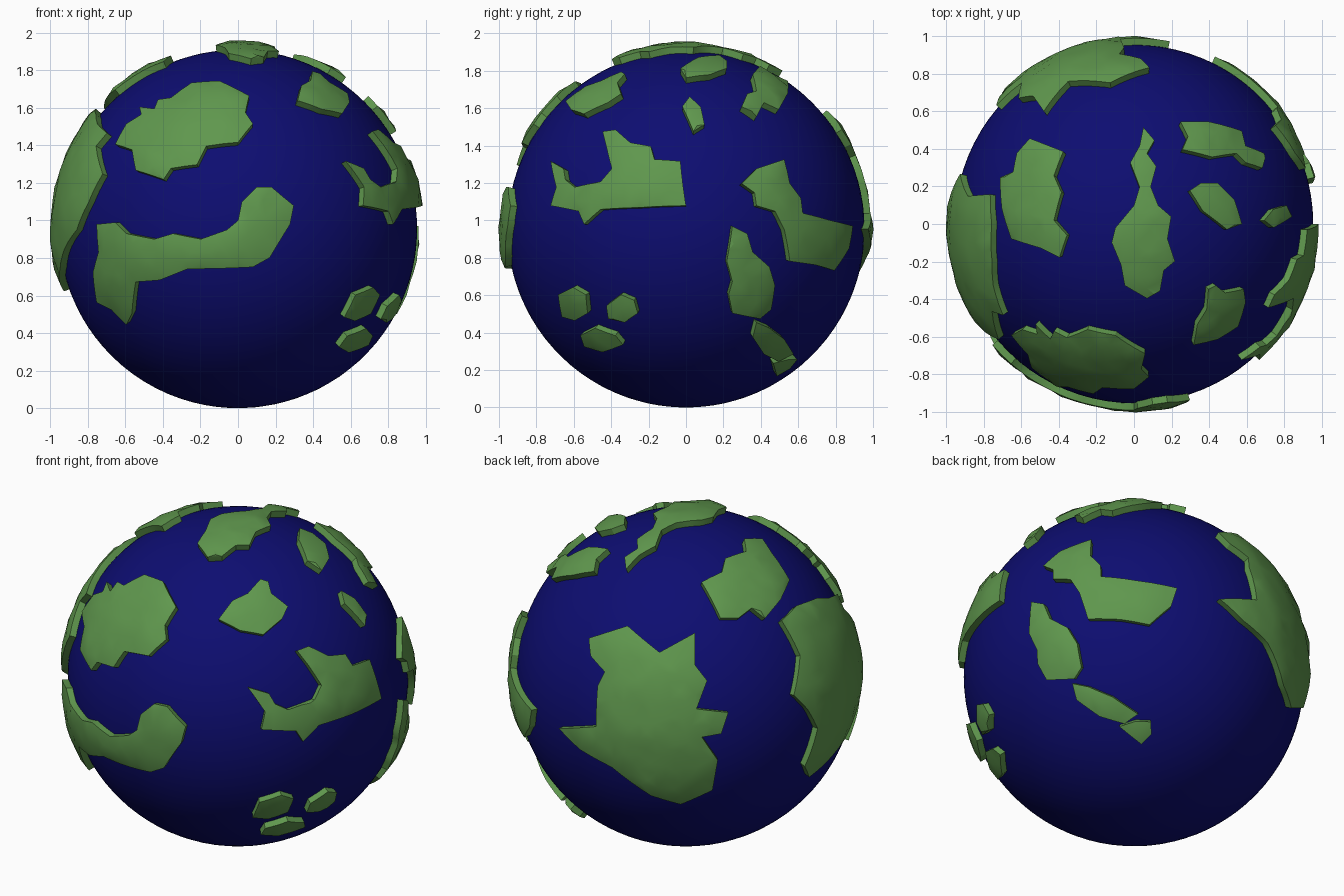
import bpy
import bmesh
import random
from math import sin, cos, radians, floor
from mathutils import Vector, geometry

random.seed(4)
SEA = 0.955                      # ocean radius, also the height of its centre
TOP, RIM, ROOT = 1.0, 0.992, 0.93   # land radii: plateau, cliff edge, cliff foot
CENTRE = Vector((0, 0, SEA))

if "Cube" in bpy.data.objects:
    bpy.data.objects.remove(bpy.data.objects["Cube"])


def make_material(name, colour):
    mat = bpy.data.materials.new(name)
    mat.use_nodes = True
    mat.diffuse_color = colour
    shader = mat.node_tree.nodes["Principled BSDF"]
    shader.inputs["Base Color"].default_value = colour
    shader.inputs["Roughness"].default_value = 0.8
    return mat


water = make_material("deep_blue", (0.004, 0.004, 0.165, 1))
grass = make_material("grass_green", (0.115, 0.31, 0.075, 1))


def add_object(name, bm, mat, angle):
    mesh = bpy.data.meshes.new(name)
    bm.to_mesh(mesh)
    bm.free()
    mesh.materials.append(mat)
    obj = bpy.data.objects.new(name, mesh)
    obj.location = CENTRE
    bpy.context.collection.objects.link(obj)
    bpy.ops.object.select_all(action='DESELECT')
    obj.select_set(True)
    bpy.context.view_layer.objects.active = obj
    bpy.ops.object.shade_smooth_by_angle(angle=radians(angle))
    return obj


def side(azimuth, elevation=0):
    """Return a function that lifts a flat point onto the globe, seen from one side."""
    a, e = radians(azimuth), radians(elevation)
    toward = Vector((sin(a) * cos(e), -cos(a) * cos(e), sin(e)))
    right = Vector((cos(a), sin(a), 0))
    up = toward.cross(right)
    base = 0 if elevation == 90 else SEA

    def lift(point):
        u, v = point[0], point[1] - base
        depth = max(0.0, 1 - u * u - v * v) ** 0.5
        return (right * u + up * v + toward * depth).normalized()
    return lift


def resample(loop, step):
    """Split the long edges of a closed loop."""
    result = []
    for p, q in zip(loop, loop[1:] + loop[:1]):
        count = max(1, round((q - p).length / step))
        result += [p.lerp(q, i / count) for i in range(count)]
    return result


def inside(p, loop):
    hit = False
    for a, b in zip(loop, loop[1:] + loop[:1]):
        if (a.y > p.y) != (b.y > p.y):
            if p.x < a.x + (p.y - a.y) / (b.y - a.y) * (b.x - a.x):
                hit = not hit
    return hit


def land(name, lift, outline, step=0.07):
    """Raise a plateau with steep cliffs over an outline on the globe."""
    dirs = [lift(p) for p in outline]
    mid = sum(dirs, Vector()).normalized()
    east = mid.orthogonal().normalized()
    north = mid.cross(east)

    # unroll the coast around the middle of the land
    def unroll(d):
        flat = Vector((d.dot(east), d.dot(north)))
        return flat.normalized() * mid.angle(d) if flat.length else flat

    def roll(p):
        r = p.length
        if r == 0:
            return mid.copy()
        return mid * cos(r) + (east * p.x + north * p.y) * (sin(r) / r)

    coast = resample([unroll(d) for d in dirs], step)
    if sum(p.cross(q) for p, q in zip(coast, coast[1:] + coast[:1])) < 0:
        coast.reverse()

    # scatter inner points for a gently uneven plateau
    reach = floor(max(p.length for p in coast) / step) + 1
    inner = []
    for i in range(-reach, reach + 1):
        for j in range(-reach, reach + 1):
            p = Vector((i + random.uniform(-.2, .2), j + random.uniform(-.2, .2))) * step
            if inside(p, coast) and min((p - q).length for q in coast) > step * 0.5:
                inner.append(p)
    points, _, faces, *_ = geometry.delaunay_2d_cdt(
        coast + inner, [], [list(range(len(coast)))], 1, 1e-5)

    bm = bmesh.new()
    verts = [bm.verts.new(roll(p)) for p in points]
    for f in faces:
        bm.faces.new([verts[i] for i in f])
    bm.normal_update()
    for face in bm.faces:
        if face.normal.dot(mid) < 0:
            face.normal_flip()
    for v in bm.verts:
        v.co *= RIM if v.is_boundary else TOP + random.uniform(-.004, .005)

    # cliffs
    border = [e for e in bm.edges if e.is_boundary]
    cliff = bmesh.ops.extrude_edge_only(bm, edges=border)["geom"]
    for v in cliff:
        if isinstance(v, bmesh.types.BMVert):
            v.co = v.co.normalized() * ROOT
    bmesh.ops.recalc_face_normals(bm, faces=bm.faces)
    return add_object(name, bm, grass, 30)


# Ocean
bm = bmesh.new()
bmesh.ops.create_icosphere(bm, subdivisions=5, radius=SEA)
add_object("ocean", bm, water, 180)

front, east_side, west_side = side(0), side(90), side(270)
above, back = side(0, 90), side(215, 25)

# Front lands
land("front_upper_continent", front, [
    (-.66, 1.41), (-.6, 1.52), (-.52, 1.57), (-.53, 1.61), (-.45, 1.6), (-.43, 1.65),
    (-.36, 1.66), (-.25, 1.74), (-.1, 1.75), (.06, 1.67), (.04, 1.58), (.08, 1.52),
    (0, 1.42), (-.17, 1.4), (-.22, 1.3), (-.36, 1.28), (-.4, 1.22), (-.55, 1.27),
    (-.57, 1.38)])
land("front_band_continent", front, [
    (-.76, .98), (-.66, .99), (-.6, .93), (-.45, .9), (-.35, .93), (-.2, .9),
    (-.06, .95), (0, 1), (.02, 1.1), (.1, 1.18), (.18, 1.18), (.3, 1.08), (.28, .98),
    (.17, .8), (.08, .75), (-.27, .74), (-.42, .68), (-.55, .67), (-.57, .5),
    (-.6, .44), (-.68, .52), (-.76, .56), (-.78, .72), (-.75, .83)])

# Land on the model's right side
land("west_continent", west_side, [
    (-.16, 1.57), (0, 1.6), (.2, 1.57), (.33, 1.52), (.49, 1.47), (.47, 1.4),
    (.62, 1.25), (.58, 1.1), (.5, .95), (.35, .85), (.2, .74), (0, .66), (-.12, .62),
    (-.19, .72), (-.12, .94), (-.19, 1.08), (-.27, 1.19), (-.15, 1.38)])

# Back land
land("back_continent", back, [
    (-.55, 1.17), (-.33, 1.24), (-.15, 1.09), (.05, 1.2), (.05, 1.02), (.12, .93),
    (.06, .77), (.24, .75), (.2, .63), (.09, .61), (.18, .48), (.15, .31), (-.03, .23),
    (-.2, .28), (-.42, .44), (-.6, .54), (-.72, .66), (-.51, .67), (-.5, .9),
    (-.46, .98), (-.54, 1.07)])

# Lands around the top
land("polar_island", above, [
    (.05, .52), (.11, .45), (.07, .38), (.12, .31), (.09, .2), (.13, .1), (.2, .04),
    (.18, -.08), (.22, -.2), (.16, -.25), (.14, -.36), (.07, -.4), (-.05, -.33),
    (-.07, -.22), (-.12, -.1), (-.1, -.02), (0, .1), (.03, .2), (-.02, .33), (.03, .42)])
land("upper_west_island", above, [
    (-.63, .38), (-.56, .46), (-.38, .39), (-.43, .26), (-.39, .17), (-.43, .02),
    (-.36, -.06), (-.4, -.18), (-.5, -.13), (-.66, -.08), (-.71, .08), (-.72, .25),
    (-.65, .28)])
land("upper_back_island", above, [
    (.25, .55), (.4, .55), (.58, .5), (.6, .42), (.7, .38), (.69, .3), (.6, .33),
    (.55, .38), (.42, .36), (.26, .4), (.29, .47)])
land("upper_east_island", above, [
    (.3, .18), (.36, .22), (.45, .22), (.54, .13), (.58, 0), (.5, -.03), (.37, .07)])
land("upper_east_islet", above, [
    (.7, .02), (.75, .08), (.82, .1), (.85, .04), (.75, -.02)])
land("upper_front_island", above, [
    (.4, -.35), (.44, -.33), (.49, -.37), (.59, -.35), (.6, -.42), (.56, -.55),
    (.45, -.62), (.32, -.65), (.34, -.54), (.39, -.46)])

# Lands on the model's left side
land("east_continent", east_side, [
    (-.73, 1.32), (-.66, 1.28), (-.65, 1.22), (-.6, 1.18), (-.46, 1.21), (-.4, 1.28),
    (-.43, 1.4), (-.45, 1.48), (-.38, 1.49), (-.3, 1.42), (-.19, 1.4), (-.17, 1.33),
    (-.03, 1.32), (0, 1.08), (-.25, 1.07), (-.46, 1.06), (-.55, .98), (-.58, 1.05),
    (-.73, 1.08), (-.7, 1.18)])
land("east_back_continent", east_side, [
    (.3, 1.2), (.38, 1.28), (.53, 1.33), (.56, 1.2), (.62, 1.12), (.63, 1.04),
    (.78, 1), (.9, .97), (.88, .85), (.8, .73), (.7, .76), (.56, .78), (.53, .95),
    (.48, 1.05), (.38, 1.08), (.37, 1.15)])
land("lower_east_island", east_side, [
    (.25, .97), (.33, .93), (.36, .83), (.45, .75), (.48, .65), (.46, .52), (.4, .47),
    (.25, .5), (.23, .6), (.25, .67), (.22, .78)])
land("lower_back_island", east_side, [
    (.38, .45), (.45, .42), (.53, .36), (.58, .28), (.54, .26), (.5, .24), (.42, .28),
    (.36, .37)])
land("lower_back_islet", east_side, [
    (.47, .23), (.55, .25), (.6, .25), (.56, .2), (.49, .16)])
land("south_islet_front", east_side, [
    (-.69, .6), (-.61, .64), (-.54, .6), (-.53, .5), (-.6, .46), (-.67, .48)])
land("south_islet_back", east_side, [
    (-.43, .54), (-.35, .6), (-.28, .57), (-.26, .5), (-.33, .45), (-.42, .47)])
land("south_islet_low", east_side, [
    (-.57, .38), (-.49, .42), (-.38, .38), (-.34, .33), (-.45, .29), (-.55, .32)])
